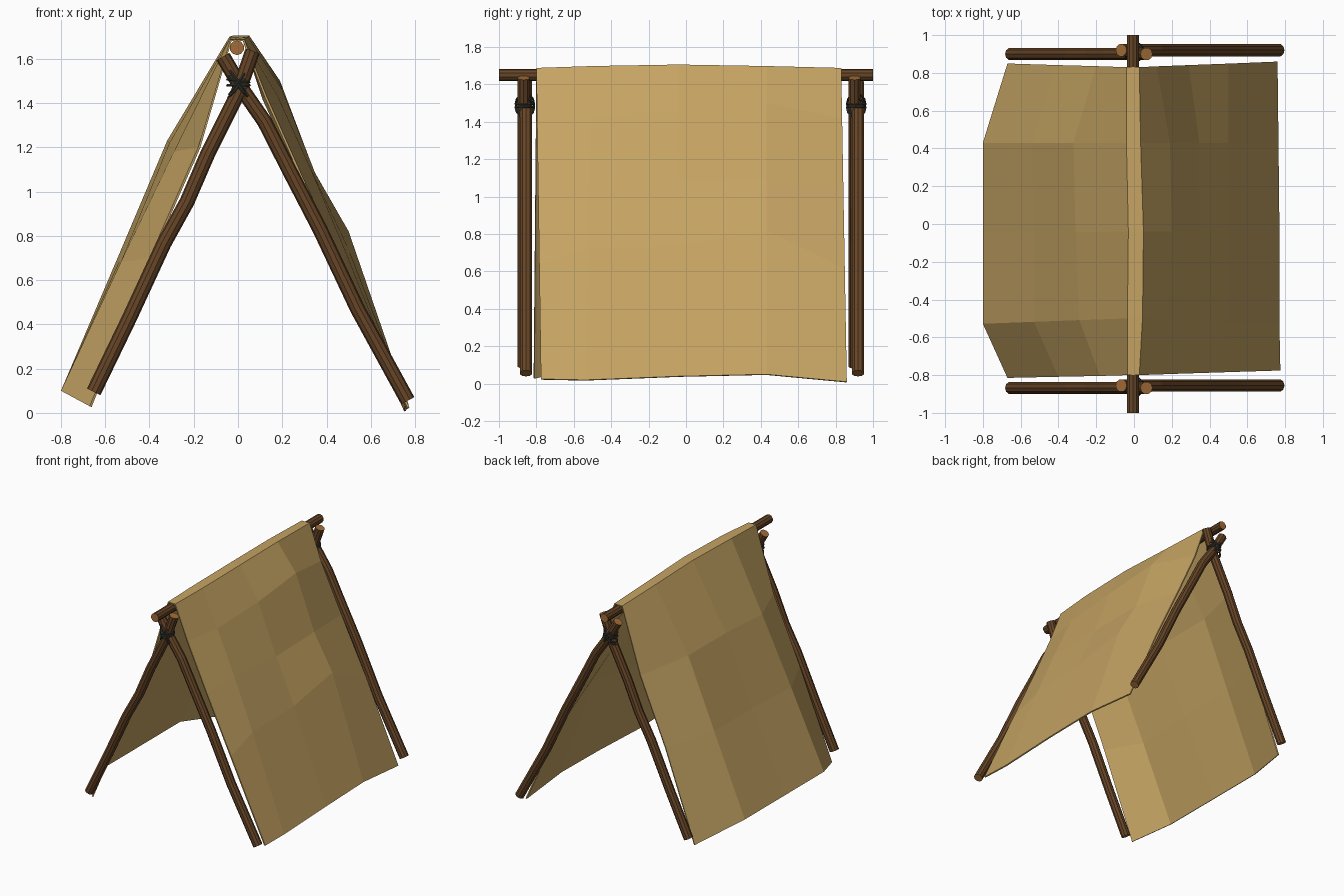
import bpy, bmesh
from math import sin, cos, pi, radians
from mathutils import Vector, Matrix

if "Cube" in bpy.data.objects:
    bpy.data.objects.remove(bpy.data.objects["Cube"])


def material(name, rgb):
    m = bpy.data.materials.new(name)
    m.diffuse_color = (*rgb, 1)
    m.use_nodes = True
    m.node_tree.nodes["Principled BSDF"].inputs["Base Color"].default_value = m.diffuse_color
    return m


BARK = material("bark", (0.135, 0.06, 0.02))
CUT = material("cut_wood", (0.36, 0.15, 0.04))
CLOTH = material("canvas", (0.56, 0.37, 0.125))
ROPE = material("rope", (0.04, 0.045, 0.035))


def finish(bm, name, mats):
    me = bpy.data.meshes.new(name)
    bm.to_mesh(me)
    bm.free()
    for m in mats:
        me.materials.append(m)
    ob = bpy.data.objects.new(name, me)
    bpy.context.collection.objects.link(ob)
    return ob


def tube(bm, pts, radius, sides, ref, closed=False):
    """Sweep a polygon along pts; open tubes get end caps in material 1."""
    pts = [Vector(p) for p in pts]
    n, ref, rings = len(pts), Vector(ref), []
    for i, p in enumerate(pts):
        a = pts[(i - 1) % n] if closed else pts[max(i - 1, 0)]
        b = pts[(i + 1) % n] if closed else pts[min(i + 1, n - 1)]
        t = (b - a).normalized()
        u = t.cross(ref).normalized()
        v = t.cross(u)
        rings.append([bm.verts.new(p + radius * (u * cos(2 * pi * k / sides) + v * sin(2 * pi * k / sides)))
                      for k in range(sides)])
    for i in range(n if closed else n - 1):
        r, s = rings[i], rings[(i + 1) % n]
        for k in range(sides):
            q = (k + 1) % sides
            bm.faces.new((r[k], r[q], s[q], s[k]))
    if not closed:
        for f in (bm.faces.new(rings[0][::-1]), bm.faces.new(rings[-1])):
            f.material_index = 1
    bmesh.ops.recalc_face_normals(bm, faces=bm.faces)


def pole(name, pts, radius, ref):
    bm = bmesh.new()
    tube(bm, pts, radius, 10, ref)
    finish(bm, name, [BARK, CUT])


# ridge pole
pole("ridge_pole", [(-0.005, -1, 1.65), (-0.005, 0, 1.65), (-0.005, 1, 1.65)], 0.033, (1, 0, 0))

# crooked legs, crossing below the ridge pole
LEFT = [(-.652, .095), (-.49, .43), (-.335, .765), (-.23, .955), (-.135, 1.175), (0, 1.445), (.066, 1.635)]
RIGHT = [(.767, .055), (.54, .47), (.37, .83), (.235, 1.09), (.12, 1.316), (.02, 1.46), (-.068, 1.61)]
for end, yl, yr in (("front", -.868, -.855), ("back", .9, .92)):
    pole(end + "_left_leg", [(x, yl, z) for x, z in LEFT], 0.034, (0, 1, 0))
    pole(end + "_right_leg", [(x, yr, z) for x, z in RIGHT], 0.034, (0, 1, 0))

    # rope lashing: level and diagonal wraps
    bm = bmesh.new()
    for tilt, dz, rx in ((0, .0, .05), (8, .02, .05), (48, -.005, .068), (54, .015, .07),
                         (-48, -.005, .068), (-54, .015, .07)):
        rot = Matrix.Rotation(radians(tilt), 3, 'Y')
        c = Vector((0.002, (yl + yr) / 2, 1.48 + dz))
        ring = [c + rot @ Vector((rx * cos(a), .049 * sin(a), 0)) for a in (2 * pi * k / 12 for k in range(12))]
        tube(bm, ring, 0.006, 5, rot @ Vector((0, 0, 1)), closed=True)
    finish(bm, end + "_lashing", [ROPE])

# canvas: one profile (left hem, over the ridge, right hem) per station along y
# each station: y at left hem, ridge and right hem, then the (x, z) profile
STATIONS = [
    ((-.815, -.80, -.775), [(-.67, .03), (-.40, .70), (-.18, 1.20), (-.035, 1.688), (.028, 1.688),
                            (.13, 1.43), (.29, 1.07), (.49, .64), (.775, .025)]),
    ((-.53, -.50, -.54), [(-.80, .10), (-.53, .68), (-.29, 1.18), (-.035, 1.696), (.045, 1.698),
                          (.18, 1.43), (.33, 1.10), (.49, .72), (.77, .02)]),
    ((-.05, -.04, -.03), [(-.80, .10), (-.53, .70), (-.31, 1.22), (-.03, 1.704), (.05, 1.706),
                          (.20, 1.46), (.35, 1.08), (.50, .74), (.77, .04)]),
    ((.43, .43, .43), [(-.80, .10), (-.54, .71), (-.32, 1.23), (-.04, 1.698), (.035, 1.698),
                       (.19, 1.50), (.345, 1.09), (.50, .82), (.765, .05)]),
    ((.85, .83, .86), [(-.67, .03), (-.42, .70), (-.20, 1.20), (-.04, 1.688), (.028, 1.688),
                       (.12, 1.42), (.29, 1.05), (.50, .61), (.76, .01)]),
]
bm = bmesh.new()
rows = []
for (yl, ym, yr), prof in STATIONS:
    row = []
    for x, z in prof:
        t = min(1, max(0, 1 - z / 1.68))
        row.append(bm.verts.new((x, ym + ((yl if x < 0 else yr) - ym) * t, z)))
    rows.append(row)
for r, s in zip(rows, rows[1:]):
    for k in range(len(r) - 1):
        bm.faces.new((r[k], r[k + 1], s[k + 1], s[k]))
canvas = finish(bm, "canvas_cover", [CLOTH])
solid = canvas.modifiers.new("thickness", 'SOLIDIFY')
solid.thickness = 0.01
solid.offset = -1
